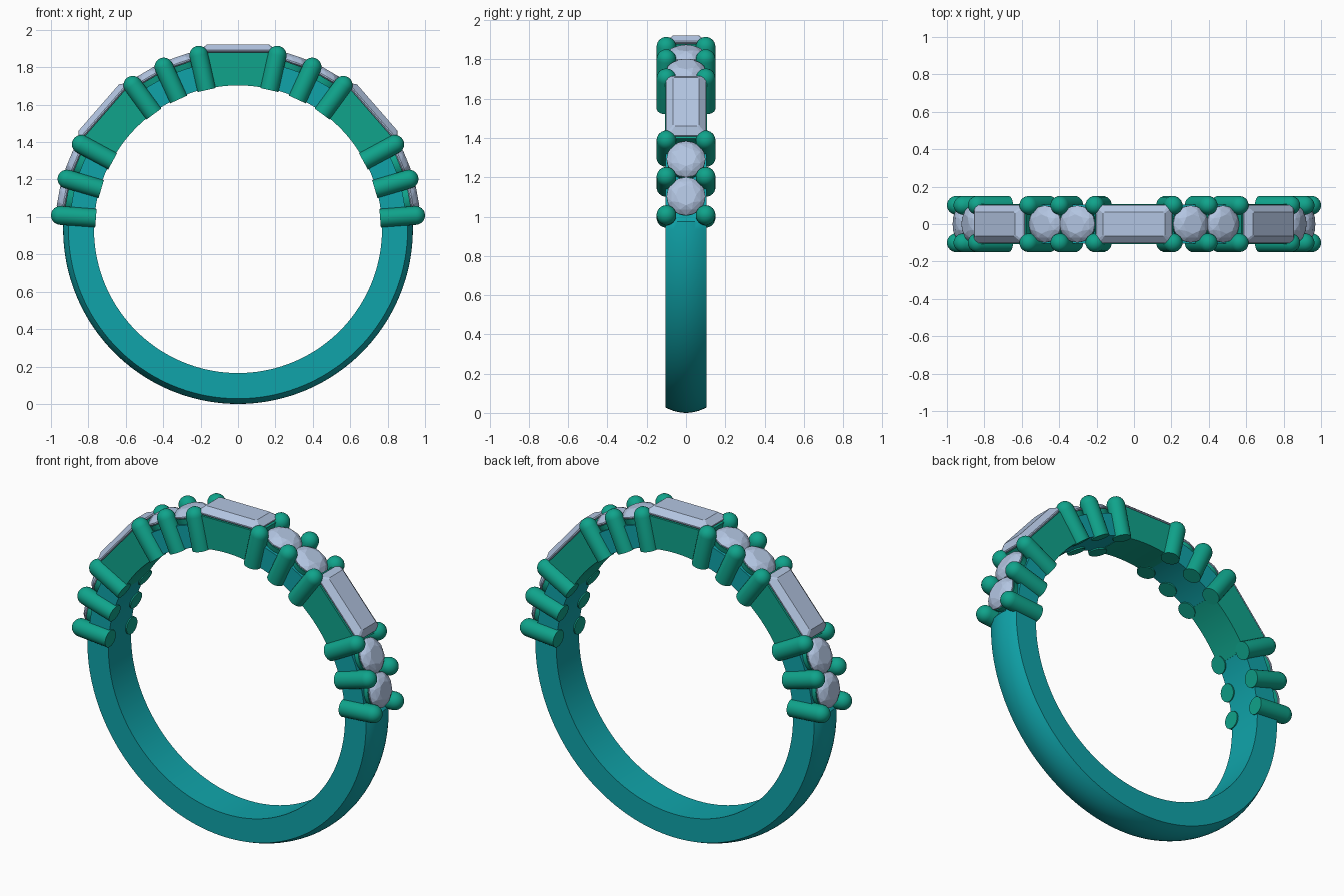
import bpy, bmesh
from math import sin, cos, tan, pi, radians
from mathutils import Matrix

if "Cube" in bpy.data.objects:
    bpy.data.objects.remove(bpy.data.objects["Cube"])

CZ = 0.935                      # height of the ring's centre
R_IN, R_OUT, HALF_W = 0.77, 0.935, 0.105


def material(name, rgb):
    m = bpy.data.materials.new(name)
    m.diffuse_color = (*rgb, 1)
    m.use_nodes = True
    m.node_tree.nodes["Principled BSDF"].inputs["Base Color"].default_value = m.diffuse_color
    return m


TEAL = material("teal_metal", (0.005, 0.37, 0.40))
GREEN = material("green_metal", (0.005, 0.37, 0.26))
STONE = material("pale_stone", (0.45, 0.56, 0.76))


def finish(bm, name, mat):
    bmesh.ops.recalc_face_normals(bm, faces=bm.faces)
    me = bpy.data.meshes.new(name)
    bm.to_mesh(me)
    bm.free()
    me.materials.append(mat)
    return me


def hull_mesh(name, pts, mat):
    """Convex solid around a set of points."""
    bm = bmesh.new()
    vs = [bm.verts.new(p) for p in pts]
    res = bmesh.ops.convex_hull(bm, input=vs)
    junk = set(res["geom_interior"] + res["geom_unused"])
    bmesh.ops.delete(bm, geom=[g for g in junk if isinstance(g, bmesh.types.BMVert)], context='VERTS')
    bmesh.ops.dissolve_limit(bm, angle_limit=radians(0.5), verts=bm.verts, edges=bm.edges)
    return finish(bm, name, mat)


def ring_pts(r, h, n, offset=0.0):
    return [(r * cos(2 * pi * (i + offset) / n), r * sin(2 * pi * (i + offset) / n), h) for i in range(n)]


def cut_rect(a, b, c, h):
    """Rectangle with clipped corners."""
    return [(sx * x, sy * y, h) for sx in (-1, 1) for sy in (-1, 1) for x, y in ((a, b - c), (a - c, b))]


def place(name, me, deg, y=0.0):
    """Stand a mesh on the ring with its local z pointing outwards."""
    ob = bpy.data.objects.new(name, me)
    bpy.context.collection.objects.link(ob)
    ob.matrix_world = (Matrix.Translation((0, y, CZ)) @ Matrix.Rotation(pi / 2 - radians(deg), 4, 'Y'))
    return ob


def smooth(ob, deg=35):
    bpy.ops.object.select_all(action='DESELECT')
    ob.select_set(True)
    bpy.context.view_layer.objects.active = ob
    bpy.ops.object.shade_smooth_by_angle(angle=radians(deg))


# Band: domed shank below, flat lower rail under the stones
bm = bmesh.new()
N, M = 144, 10
loops = []
for i in range(N):
    a = 2 * pi * i / N
    upper = radians(4) < a < pi - radians(4)
    prof = [(-HALF_W, R_IN)]
    for k in range(M + 1):
        t = -1 + 2 * k / M
        prof.append((t * HALF_W, 0.90 if upper else R_OUT - 0.028 * t * t))
    prof.append((HALF_W, R_IN))
    loops.append([bm.verts.new((r * cos(a), y, CZ + r * sin(a))) for y, r in prof])
for i in range(N):
    p, q = loops[i], loops[(i + 1) % N]
    for k in range(len(p)):
        j = (k + 1) % len(p)
        bm.faces.new((p[k], p[j], q[j], q[k]))
band = bpy.data.objects.new("band", finish(bm, "band", TEAL))
bpy.context.collection.objects.link(band)
smooth(band)

# Baguette seat: curved underside, flat top
bm = bmesh.new()
H, W, SPAN = 0.944, 0.107, radians(12.5)
outline = [(0.768 * sin(t), 0.768 * cos(t)) for t in [SPAN * (k / 6 - 1) for k in range(13)]]
outline += [(H * tan(SPAN), H), (-H * tan(SPAN), H)]
face = bm.faces.new([bm.verts.new((x, -W, z)) for x, z in outline])
ext = bmesh.ops.extrude_face_region(bm, geom=[face])
bmesh.ops.translate(bm, vec=(0, 2 * W, 0), verts=[g for g in ext["geom"] if isinstance(g, bmesh.types.BMVert)])
seat_me = finish(bm, "baguette_seat", GREEN)

# Step-cut baguette stone
baguette_me = hull_mesh("baguette_stone",
                        cut_rect(0.17, 0.075, 0.01, 0.925) + cut_rect(0.202, 0.102, 0.012, 0.951)
                        + cut_rect(0.202, 0.102, 0.012, 0.958) + cut_rect(0.165, 0.065, 0.008, 0.988), STONE)

# Round brilliant stone and its cup
round_me = hull_mesh("round_stone",
                     ring_pts(0.052, 0.976, 8) + ring_pts(0.079, 0.964, 8, 0.5)
                     + ring_pts(0.099, 0.943, 16) + ring_pts(0.099, 0.936, 16) + [(0, 0, 0.87)], STONE)
cup_me = hull_mesh("round_cup", ring_pts(0.08, 0.84, 32) + ring_pts(0.098, 0.93, 32), GREEN)

# Prong: cylinder with a domed tip
PR, TIP = 0.05, 1.003
pts = ring_pts(PR, 0.762, 24)
for k in range(6):
    t = pi / 2 * k / 6
    pts += ring_pts(PR * cos(t), TIP - PR + PR * sin(t), 24)
prong_me = hull_mesh("prong", pts + [(0, 0, TIP)], GREEN)

# Set everything around the top half
for i, deg in enumerate((41.1, 90, 138.9)):
    place(f"baguette_seat_{i}", seat_me, deg)
    place(f"baguette_stone_{i}", baguette_me, deg)

for side in (0, 1):
    tag = ("right", "left")[side]
    mir = lambda d: 180 - d if side else d
    for i, deg in enumerate((10.3, 22.3, 59.6, 71.2)):
        cup = place(f"round_cup_{tag}_{i}", cup_me, mir(deg))
        place(f"round_stone_{tag}_{i}", round_me, mir(deg))
    for i, deg in enumerate((4.4, 16.3, 28.4, 53.8, 65.4, 77.3)):
        for y, face_tag in ((-0.1, "front"), (0.1, "back")):
            prong = place(f"prong_{tag}_{face_tag}_{i}", prong_me, mir(deg), y)
smooth(cup)
smooth(prong)
smooth(bpy.data.objects["baguette_seat_0"], 20)
